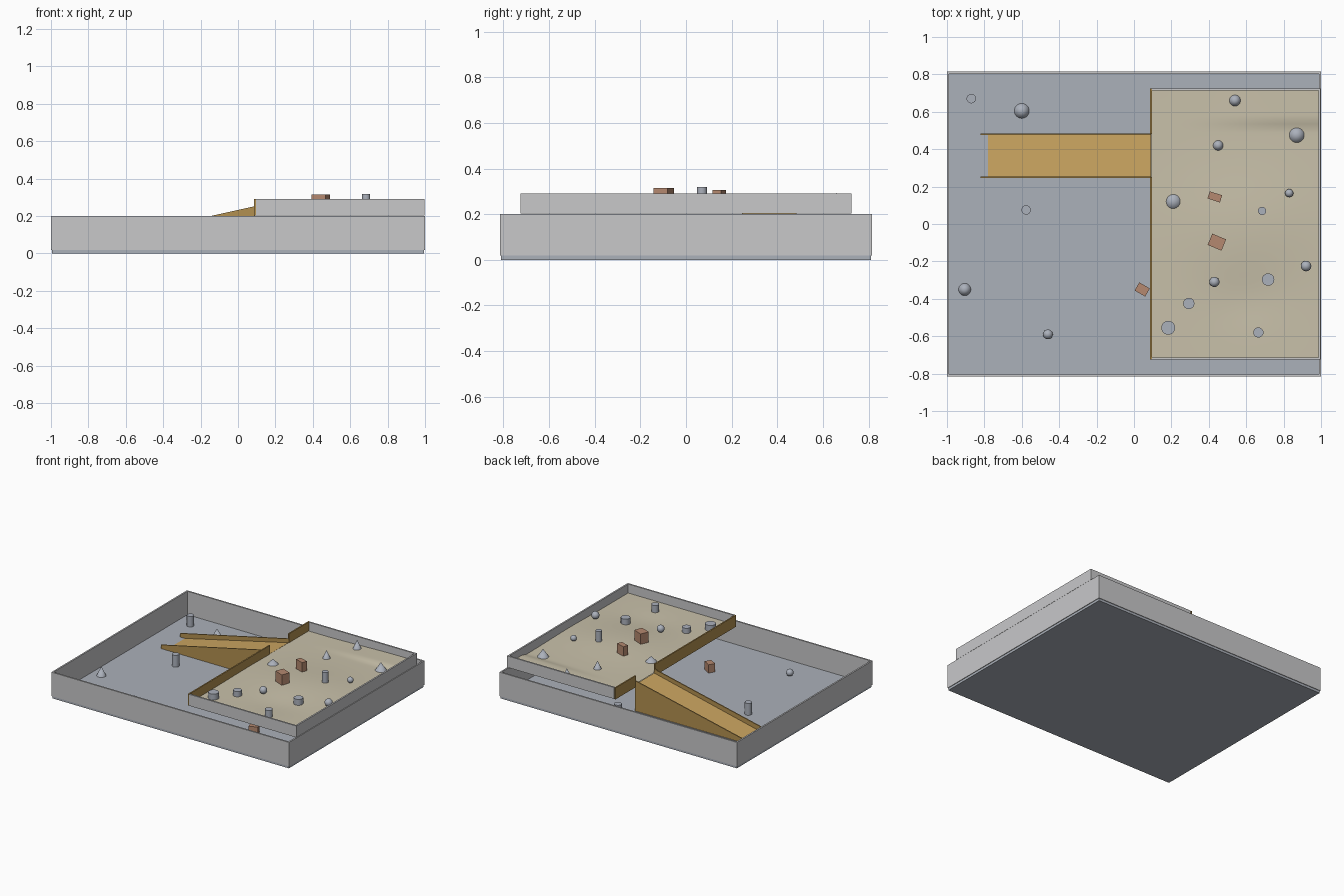
import bpy, bmesh, math

cube = bpy.data.objects.get("Cube")
if cube:
    bpy.data.objects.remove(cube, do_unlink=True)


def material(name, r, g, b):
    m = bpy.data.materials.new(name)
    m.use_nodes = True
    m.diffuse_color = (r, g, b, 1)
    m.node_tree.nodes["Principled BSDF"].inputs["Base Color"].default_value = (r, g, b, 1)
    return m


WALL = material("light grey", 0.58, 0.58, 0.59)
FLOOR = material("blue grey", 0.41, 0.44, 0.49)
SAND = material("sand", 0.58, 0.53, 0.40)
GOLD = material("ochre", 0.60, 0.38, 0.12)
RAIL = material("dark ochre", 0.45, 0.28, 0.08)
STONE = material("stone grey", 0.41, 0.44, 0.50)
BRICK = material("brick brown", 0.46, 0.25, 0.16)


def finish(name, bm, mat, smooth=False):
    bmesh.ops.recalc_face_normals(bm, faces=bm.faces)
    mesh = bpy.data.meshes.new(name)
    bm.to_mesh(mesh)
    bm.free()
    mesh.materials.append(mat)
    for p in mesh.polygons:
        p.use_smooth = smooth
    ob = bpy.data.objects.new(name, mesh)
    bpy.context.collection.objects.link(ob)
    return ob


def box(name, x, y, z, mat):
    """Box spanning three (low, high) ranges."""
    bm = bmesh.new()
    bmesh.ops.create_cube(bm, size=1)
    for v in bm.verts:
        v.co = [r[0] if c < 0 else r[1] for r, c in zip((x, y, z), v.co)]
    return finish(name, bm, mat)


def prism(name, profile, y0, y1, mat):
    """Side profile in x and z, extruded along y."""
    bm = bmesh.new()
    face = bm.faces.new([bm.verts.new((x, y0, z)) for x, z in profile])
    new = bmesh.ops.extrude_face_region(bm, geom=[face])["geom"]
    bmesh.ops.translate(bm, vec=(0, y1 - y0, 0),
                        verts=[v for v in new if isinstance(v, bmesh.types.BMVert)])
    return finish(name, bm, mat)


# Lower arena: slab and four walls
T = 0.012
X, Y = 1.0, 0.815
box("lower_floor", (-0.995, 0.995), (-0.81, 0.81), (0, 0.022), FLOOR)
for side, s in (("left", 1), ("right", -1)):
    box(f"lower_wall_{side}", sorted((s * (X - T), s * X)), (-Y, Y), (0.018, 0.2), WALL)
for side, s in (("back", 1), ("front", -1)):
    box(f"lower_wall_{side}", (T - X, X - T), sorted((s * (Y - T), s * Y)), (0.018, 0.2), WALL)

# Upper deck: base plate, outer walls, inner walls beside the ramp opening
D0, D1, DY = 0.085, 0.998, 0.725
LOW, TOP = 0.203, 0.29
R0, R1 = 0.25, 0.48
box("deck_base", (D0 + 0.005, D1 - 0.005), (-DY + 0.005, DY - 0.005), (LOW, 0.21), SAND)
box("deck_wall_left", (D1 - T, D1), (-DY, DY), (LOW, TOP), WALL)
for side, s in (("back", 1), ("front", -1)):
    box(f"deck_wall_{side}", (D0 + T, D1 - T), sorted((s * (DY - T), s * DY)), (LOW, TOP), WALL)
box("deck_edge_front", (D0, D0 + 0.01), (-DY, R0), (LOW, TOP), RAIL)
box("deck_edge_back", (D0, D0 + 0.01), (R1, DY), (LOW, TOP), RAIL)


def step(a, b, t):
    t = min(max((t - a) / (b - a), 0), 1)
    return t * t * (3 - 2 * t)


def ground(x, y):
    """Gently rolling height of the deck terrain."""
    hill = 0.018 * math.exp(-((x - 0.6) / 0.4) ** 2 - ((y + 0.0) / 0.28) ** 2)
    ridge = 0.014 * step(0.5, 0.57, y) * step(0.2, 0.9, x)
    dip = 0.008 * math.exp(-((x - 0.6) / 0.2) ** 2 - ((y + 0.4) / 0.15) ** 2)
    return 0.222 + hill + ridge - dip


# Rolling terrain sheet
bm = bmesh.new()
bmesh.ops.create_grid(bm, x_segments=40, y_segments=64, size=0.5)
for v in bm.verts:
    v.co.x = 0.54 + v.co.x * 0.895
    v.co.y *= 2 * (DY - T)
    v.co.z = ground(v.co.x, v.co.y)
finish("deck_terrain", bm, SAND, True)

# Ramp wedge and its two solid rails
prism("ramp", [(-0.78, 0.022), (0.09, 0.022), (0.09, 0.222)], R0, R1, GOLD)
for side, y in (("front", R0), ("back", R1)):
    prism(f"ramp_rail_{side}", [(-0.82, 0.022), (0.09, 0.022), (0.09, 0.252), (-0.82, 0.05)],
          y - 0.004, y + 0.004, RAIL)


# Scattered obstacles
def round_prop(name, x, y, r, h, tip):
    z = ground(x, y) if (x > 0.1 and not name.startswith("under")) else 0.022
    bm = bmesh.new()
    if tip is None:
        bmesh.ops.create_uvsphere(bm, u_segments=24, v_segments=14, radius=r)
        h = 2 * r + 0.006
    else:
        bmesh.ops.create_cone(bm, cap_ends=True, segments=24, radius1=r, radius2=r * tip, depth=h)
    bmesh.ops.translate(bm, vec=(x, y, z + h / 2), verts=bm.verts)
    ob = finish(name, bm, STONE, True)
    bpy.ops.object.select_all(action="DESELECT")
    bpy.context.view_layer.objects.active = ob
    ob.select_set(True)
    bpy.ops.object.shade_smooth_by_angle(angle=math.radians(35))


cones = [(-0.6, 0.605, 0.04, 0.075), (0.54, 0.66, 0.03, 0.065), (0.87, 0.475, 0.04, 0.06),
         (0.45, 0.42, 0.027, 0.06), (0.21, 0.12, 0.038, 0.04), (-0.905, -0.35, 0.033, 0.07)]
posts = [(-0.87, 0.67, 0.025, 0.08), (-0.577, 0.075, 0.025, 0.09), (0.685, 0.07, 0.022, 0.08),
         (0.717, -0.297, 0.033, 0.045), (0.293, -0.425, 0.03, 0.04), (0.183, -0.555, 0.037, 0.045),
         (0.665, -0.58, 0.027, 0.055)]
balls = [(0.83, 0.165, 0.022), (0.92, -0.225, 0.028), (0.43, -0.31, 0.027), (-0.46, -0.59, 0.026)]
for i, (x, y, r, h) in enumerate(cones):
    round_prop(f"cone_{i + 1}", x, y, r, h, 0)
for i, (x, y, r, h) in enumerate(posts):
    round_prop(f"post_{i + 1}", x, y, r, h, 1)
for i, (x, y, r) in enumerate(balls):
    round_prop(f"ball_{i + 1}", x, y, r, 0, None)
round_prop("under_deck_ball", 0.78, 0.32, 0.028, 0, None)
round_prop("under_deck_post", 0.18, 0.56, 0.027, 0.06, 1)

# Turned blocks: centre, size, turn in degrees, bottom height
blocks = [(0.432, 0.145, 0.07, 0.04, -18, 0.235, 0.307), (0.443, -0.097, 0.08, 0.065, -22, 0.235, 0.314),
          (0.044, -0.35, 0.065, 0.05, -30, 0.022, 0.085), (0.5, -0.52, 0.065, 0.05, 20, 0.022, 0.085)]
for i, (x, y, w, d, turn, z0, z1) in enumerate(blocks):
    ob = box(f"block_{i + 1}", (-w / 2, w / 2), (-d / 2, d / 2), (z0, z1), BRICK)
    ob.location = (x, y, 0)
    ob.rotation_euler.z = math.radians(turn)
